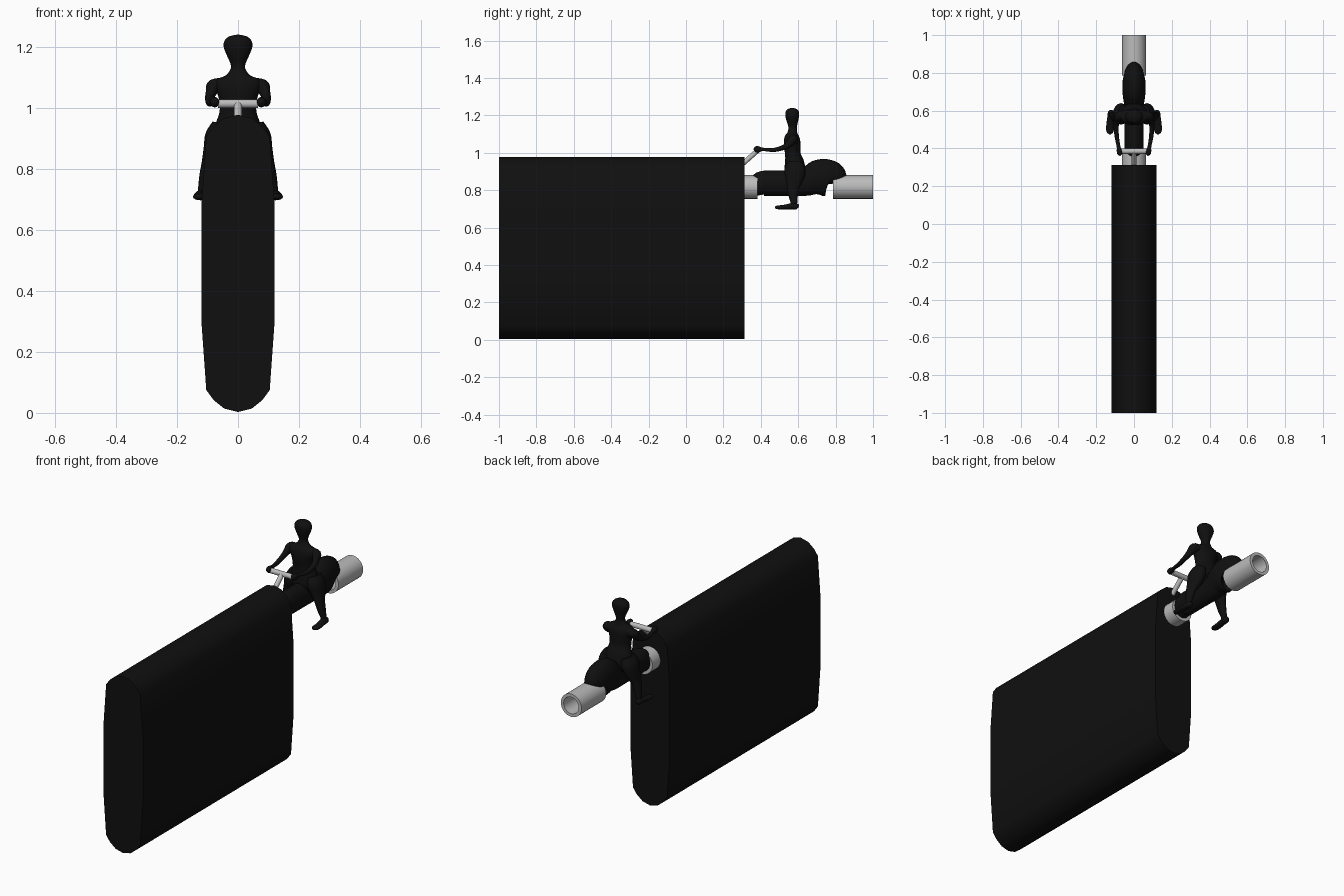
import bpy, bmesh, math
from mathutils import Vector


def material(name, v):
    m = bpy.data.materials.new(name)
    m.diffuse_color = (v, v, v, 1)
    return m


BLACK = material("black", 0.005)
GREY = material("light grey", 0.5)


def finish(name, bm, mat, angle=40):
    bmesh.ops.recalc_face_normals(bm, faces=bm.faces)
    me = bpy.data.meshes.new(name)
    bm.to_mesh(me)
    bm.free()
    me.materials.append(mat)
    ob = bpy.data.objects.new(name, me)
    bpy.context.collection.objects.link(ob)
    bpy.ops.object.select_all(action='DESELECT')
    ob.select_set(True)
    bpy.context.view_layer.objects.active = ob
    bpy.ops.object.shade_smooth_by_angle(angle=math.radians(angle))
    return ob


def spline(rows, steps):
    """Catmull-Rom through rows of any length."""
    rows = [Vector(r) for r in rows]
    out = []
    for i in range(len(rows) - 1):
        a, b, c, d = rows[max(i - 1, 0)], rows[i], rows[i + 1], rows[min(i + 2, len(rows) - 1)]
        for k in range(steps):
            t = k / steps
            out.append(b + (c - a) * (t / 2) + (2 * a - 5 * b + 4 * c - d) * (t * t / 2)
                       + (3 * b - a - 3 * c + d) * (t ** 3 / 2))
    return out + [rows[-1]]


def loft(name, rows, mat, ref=(1, 0, 0), steps=4, n=20, mirror=False, angle=60):
    """Rows are x, y, z, radius along ref, radius across ref."""
    rows = spline(rows, steps)
    bm = bmesh.new()
    rings = []
    for i, r in enumerate(rows):
        p = Vector(r[:3])
        t = (Vector(rows[min(i + 1, len(rows) - 1)][:3]) - Vector(rows[max(i - 1, 0)][:3])).normalized()
        u = Vector(ref)
        u = (u - t * u.dot(t)).normalized()
        v = t.cross(u)
        ru, rv = max(r[3], 0.001), max(r[4], 0.001)
        rings.append([bm.verts.new(p + u * ru * math.cos(2 * math.pi * k / n)
                                   + v * rv * math.sin(2 * math.pi * k / n)) for k in range(n)])
    for a, b in zip(rings, rings[1:]):
        for k in range(n):
            bm.faces.new((a[k], a[(k + 1) % n], b[(k + 1) % n], b[k]))
    bm.faces.new(rings[0])
    bm.faces.new(rings[-1])
    ob = finish(name, bm, mat, angle)
    if mirror:
        md = ob.modifiers.new("mirror", 'MIRROR')
        md.use_axis = (True, False, False)
    return ob


def tube(name, y0, y1, z, r_out, r_in, mat, n=32):
    bm = bmesh.new()
    section = [(r_out, y0), (r_out, y1), (r_in, y1), (r_in, y0)]
    rings = [[bm.verts.new((r * math.cos(2 * math.pi * k / n), y, z + r * math.sin(2 * math.pi * k / n)))
              for k in range(n)] for r, y in section]
    for j in range(4):
        a, b = rings[j], rings[(j + 1) % 4]
        for k in range(n):
            bm.faces.new((a[k], a[(k + 1) % n], b[(k + 1) % n], b[k]))
    return finish(name, bm, mat)


# Tall slab body: one quarter outline, mirrored in x and z, extruded in y
quarter = [(0, 0.003), (0.045, 0.014), (0.08, 0.042), (0.104, 0.075), (0.12, 0.3)]
right = quarter + [(x, 0.98 - z) for x, z in reversed(quarter)]
outline = right + [(-x, z) for x, z in reversed(right[1:-1])]
bm = bmesh.new()
face = bm.faces.new([bm.verts.new((x, -1, z)) for x, z in outline])
ext = bmesh.ops.extrude_face_region(bm, geom=[face], use_keep_orig=True)
bmesh.ops.translate(bm, vec=(0, 1.313, 0), verts=[g for g in ext["geom"] if isinstance(g, bmesh.types.BMVert)])
finish("slab_body", bm, BLACK, 35)

# Pipe ends
tube("front_pipe", 0.305, 0.382, 0.817, 0.063, 0.046, GREY)
tube("rear_pipe", 0.785, 1.0, 0.817, 0.063, 0.046, GREY)

# Saddle body with raised back
loft("saddle", [
    (0, 0.312, 0.817, 0.044, 0.044), (0, 0.375, 0.822, 0.048, 0.052),
    (0, 0.41, 0.836, 0.05, 0.067), (0, 0.52, 0.837, 0.05, 0.068),
    (0, 0.63, 0.838, 0.053, 0.069), (0, 0.67, 0.853, 0.058, 0.083),
    (0, 0.71, 0.866, 0.062, 0.097), (0, 0.76, 0.866, 0.06, 0.097),
    (0, 0.785, 0.854, 0.052, 0.084), (0, 0.79, 0.835, 0.04, 0.05)], BLACK, n=28)

# Handlebar and stem
loft("handlebar", [(-0.066, 0.385, 1.013, 0.014, 0.014), (0.066, 0.385, 1.013, 0.014, 0.014)],
     GREY, ref=(0, 0, 1), steps=1)
loft("handlebar_stem", [(0, 0.3, 0.938, 0.013, 0.013), (0, 0.385, 1.013, 0.013, 0.013)], GREY, steps=1)

# Rider torso
loft("torso", [
    (0, 0.585, 0.855, 0.06, 0.045), (0, 0.583, 0.9, 0.085, 0.056), (0, 0.58, 0.945, 0.074, 0.052),
    (0, 0.572, 0.99, 0.06, 0.042), (0, 0.568, 1.035, 0.064, 0.044), (0, 0.567, 1.07, 0.078, 0.043),
    (0, 0.568, 1.092, 0.072, 0.036), (0, 0.569, 1.106, 0.04, 0.027), (0, 0.57, 1.13, 0.023, 0.022),
    (0, 0.57, 1.15, 0.023, 0.023)], BLACK, n=24)

# Rider head
loft("head", [
    (0, 0.57, 1.125, 0.022, 0.022), (0, 0.57, 1.145, 0.025, 0.024), (0, 0.569, 1.17, 0.036, 0.031),
    (0, 0.568, 1.2, 0.047, 0.037), (0, 0.568, 1.22, 0.044, 0.035), (0, 0.568, 1.234, 0.028, 0.024),
    (0, 0.568, 1.24, 0.0, 0.0)], BLACK, n=24)

# Arms reaching to the handlebar
loft("arms", [
    (0.05, 0.572, 1.072, 0.024, 0.026), (0.078, 0.57, 1.07, 0.024, 0.026),
    (0.088, 0.553, 1.05, 0.02, 0.018), (0.094, 0.525, 1.03, 0.014, 0.014),
    (0.092, 0.47, 1.015, 0.011, 0.012), (0.082, 0.41, 1.018, 0.009, 0.01),
    (0.078, 0.392, 1.018, 0.016, 0.014), (0.075, 0.372, 1.018, 0.016, 0.014),
    (0.074, 0.362, 1.016, 0.004, 0.004)], BLACK, ref=(0, -0.5, 1), n=14, mirror=True)

# Legs hanging beside the saddle
loft("legs", [
    (0.055, 0.585, 0.945, 0.03, 0.045), (0.068, 0.583, 0.905, 0.04, 0.057),
    (0.082, 0.58, 0.86, 0.032, 0.048), (0.098, 0.573, 0.815, 0.022, 0.033),
    (0.108, 0.573, 0.775, 0.019, 0.026), (0.117, 0.577, 0.735, 0.014, 0.018),
    (0.12, 0.577, 0.708, 0.014, 0.018)], BLACK, n=16, mirror=True)

# Feet
loft("feet", [
    (0.122, 0.602, 0.71, 0.006, 0.006), (0.122, 0.592, 0.713, 0.016, 0.016),
    (0.124, 0.56, 0.713, 0.018, 0.016), (0.127, 0.52, 0.709, 0.02, 0.012),
    (0.127, 0.49, 0.708, 0.019, 0.01), (0.127, 0.475, 0.708, 0.006, 0.004)], BLACK, n=16, mirror=True)
